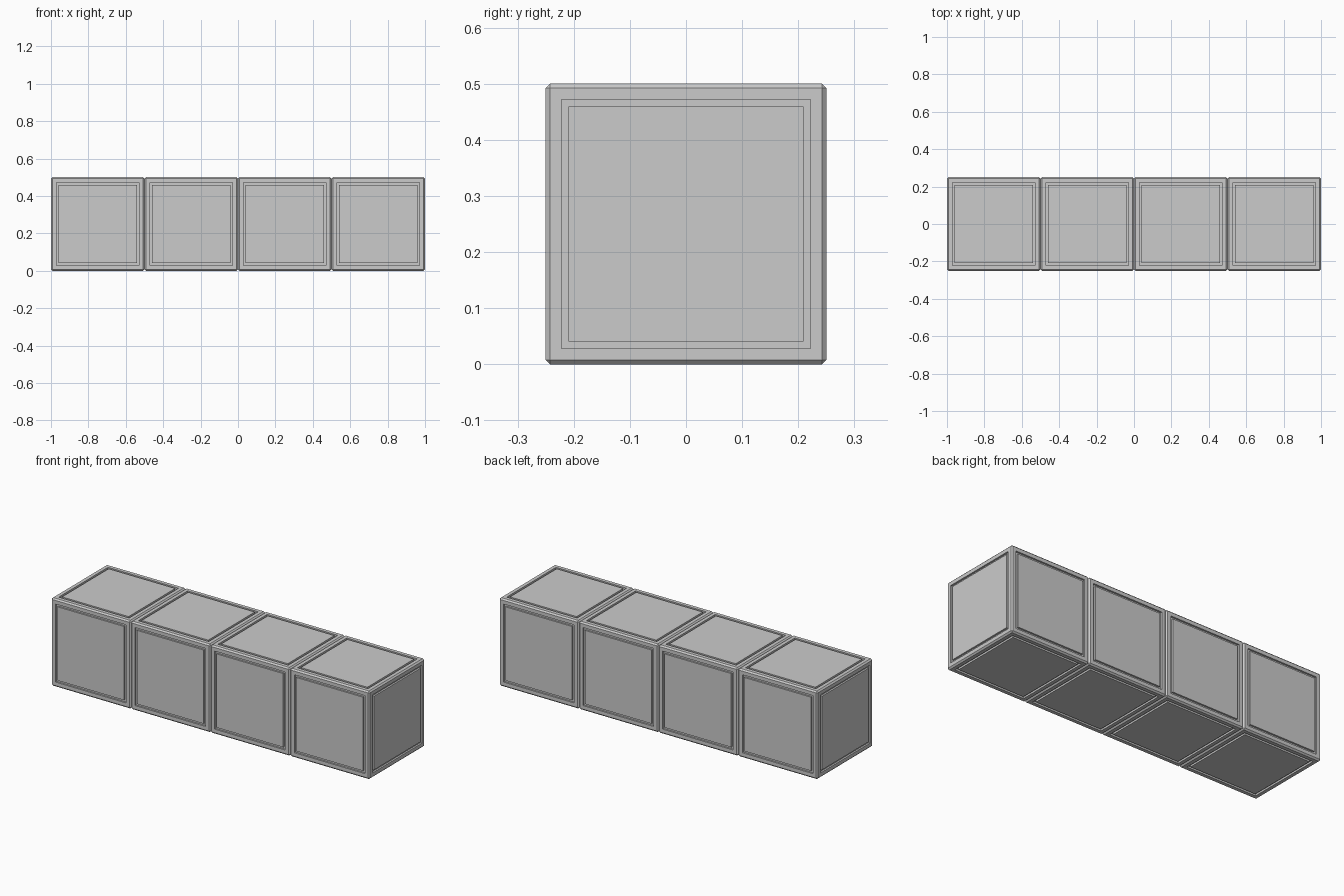
import bpy, bmesh

if "Cube" in bpy.data.objects:
    bpy.data.objects.remove(bpy.data.objects["Cube"])

SIZE = 0.5
CHAMFER = 0.008
FRAME = 0.029     # flat border between chamfer and groove
GROOVE = 0.0175   # groove width
DEPTH = 0.01      # groove depth


def panelled_block(name, x):
    bm = bmesh.new()
    bmesh.ops.create_cube(bm, size=SIZE)
    # chamfered edges
    bmesh.ops.bevel(bm, geom=bm.edges[:], offset=CHAMFER, segments=1,
                    affect='EDGES', profile=0.5)
    # square groove around a central panel on each side
    sides = [f for f in bm.faces if f.calc_area() > 0.1]
    bmesh.ops.inset_individual(bm, faces=sides, thickness=FRAME)
    bmesh.ops.inset_individual(bm, faces=sides, thickness=0, depth=-DEPTH)
    bmesh.ops.inset_individual(bm, faces=sides, thickness=GROOVE)
    bmesh.ops.inset_individual(bm, faces=sides, thickness=0, depth=DEPTH)
    mesh = bpy.data.meshes.new(name)
    bm.to_mesh(mesh)
    bm.free()
    block = bpy.data.objects.new(name, mesh)
    block.location = (x, 0, SIZE / 2)
    bpy.context.collection.objects.link(block)


# row of four blocks
for i in range(4):
    panelled_block(f"block_{i + 1}", (i - 1.5) * SIZE)
